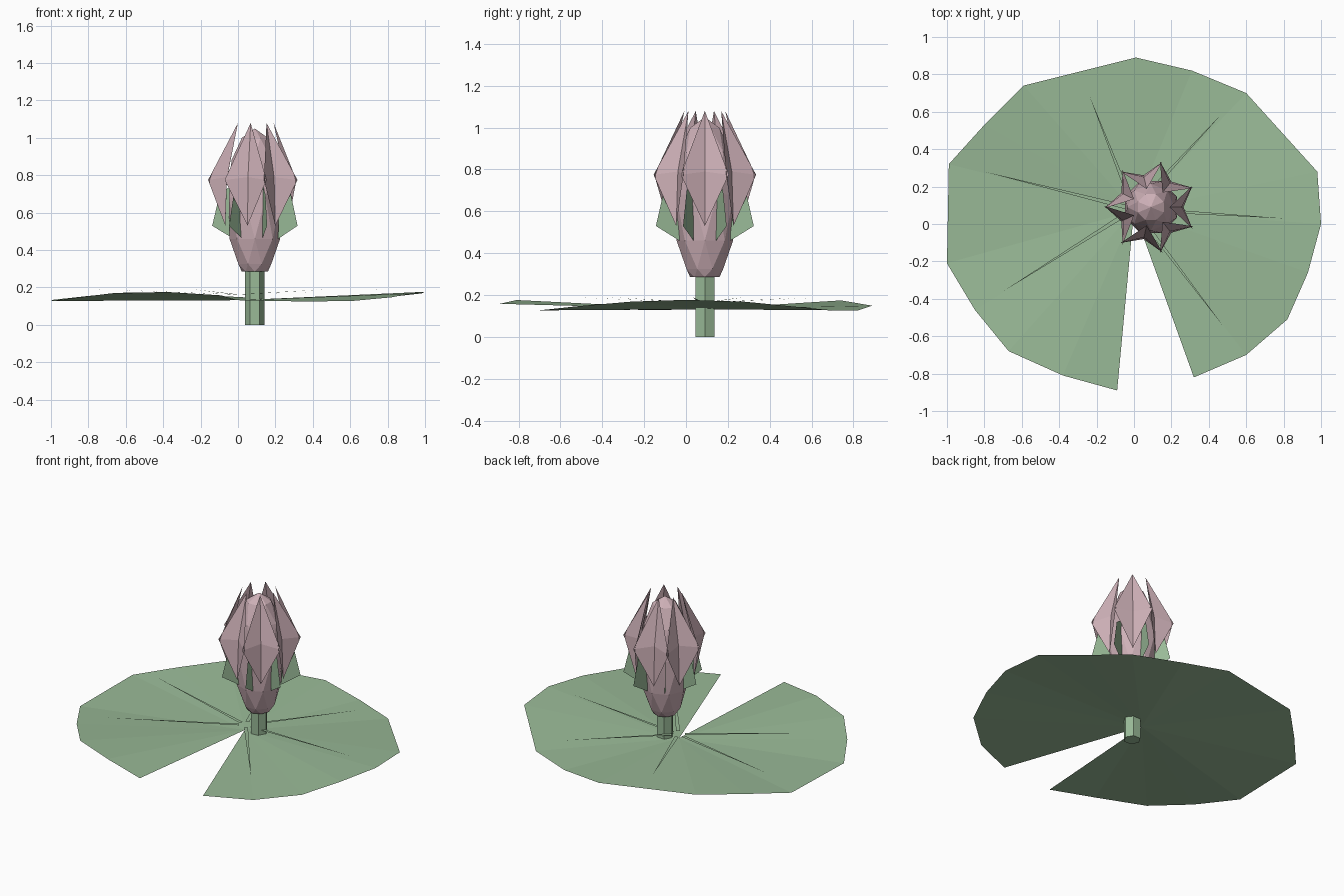
import bpy
import bmesh
from math import sin, cos, pi, atan2
from mathutils import Vector

cube = bpy.data.objects.get("Cube")
if cube:
    bpy.data.objects.remove(cube)


def make_material(name, color):
    mat = bpy.data.materials.new(name)
    mat.use_nodes = True
    mat.diffuse_color = (*color, 1)
    mat.node_tree.nodes["Principled BSDF"].inputs["Base Color"].default_value = (*color, 1)
    return mat


GREEN = make_material("leaf green", (0.32, 0.49, 0.31))
PINK = make_material("petal pink", (0.62, 0.44, 0.48))
CENTRE = Vector((0.09, 0.09, 0))
PETALS = 7
STEP = 2 * pi / PETALS


def polar(radius, angle, z, centre=CENTRE):
    return centre + Vector((radius * cos(angle), radius * sin(angle), z))


def make_object(name, bm, mat):
    mesh = bpy.data.meshes.new(name)
    bm.to_mesh(mesh)
    bm.free()
    mesh.materials.append(mat)
    obj = bpy.data.objects.new(name, mesh)
    bpy.context.collection.objects.link(obj)
    return obj


def add_face(bm, points):
    return bm.faces.new([bm.verts.new(p) for p in points])


# Wavy lily pad: a fan around the notch apex, with three gentle waves on the rim
rim = [(-.09, -.89), (-.38, -.81), (-.67, -.68), (-.85, -.46), (-1, -.21), (-.99, .32),
       (-.8, .53), (-.59, .74), (.01, .89), (.31, .82), (.6, .7), (.79, .49), (.98, .28),
       (1, 0), (.93, -.26), (.82, -.51), (.6, -.7), (.32, -.82)]
bm = bmesh.new()
apex = bm.verts.new((0, .07, .132))
edge = [bm.verts.new((x, y, .15 + .027 * cos(3 * atan2(y, x)))) for x, y in rim]
for a, b in zip(edge, edge[1:]):
    bm.faces.new((apex, b, a))
make_object("lily_pad", bm, GREEN)

# Thin raised veins
bm = bmesh.new()
root = Vector((0, .08, .162))
for x, y in [(.47, .59), (-.24, .69), (-.8, .28), (-.7, -.36), (.48, -.55), (.8, .03)]:
    tip = Vector((x, y, .19))
    along = (tip - root).normalized()
    side = Vector((-along.y, along.x, 0)) * .012
    add_face(bm, (root + along * .04 - side, tip, root + along * .04 + side))
make_object("pad_veins", bm, GREEN)

# Six-sided stem
bm = bmesh.new()
bottom = [polar(.052, i * pi / 3, 0) for i in range(6)]
base = add_face(bm, bottom)
top = bmesh.ops.extrude_face_region(bm, geom=[base])["geom"]
bmesh.ops.translate(bm, vec=(0, 0, .3), verts=[v for v in top if isinstance(v, bmesh.types.BMVert)])
bmesh.ops.recalc_face_normals(bm, faces=bm.faces)
make_object("stem", bm, GREEN)

# Faceted bud: rings turned by half a step and joined with triangles
bm = bmesh.new()
SIDES = 8
profile = [(.07, .285), (.095, .325), (.135, .46), (.15, .68), (.125, .88), (.075, 1.0)]
rings = [[bm.verts.new(polar(r, (i + k % 2 / 2) * 2 * pi / SIDES, z)) for i in range(SIDES)]
         for k, (r, z) in enumerate(profile)]
for k, (low, high) in enumerate(zip(rings, rings[1:])):
    for i in range(SIDES):
        j = (i + 1) % SIDES
        if k % 2 == 0:
            bm.faces.new((low[i], low[j], high[i]))
            bm.faces.new((low[j], high[j], high[i]))
        else:
            bm.faces.new((low[i], high[j], high[i]))
            bm.faces.new((low[i], low[j], high[j]))
bm.faces.new(rings[0])
peak = bm.verts.new(polar(0, 0, 1.05))
for i in range(SIDES):
    bm.faces.new((rings[-1][i], rings[-1][(i + 1) % SIDES], peak))
bmesh.ops.recalc_face_normals(bm, faces=bm.faces)
make_object("bud_core", bm, PINK)

# Outer petals: kites folded inward along the middle
bm = bmesh.new()
for i in range(PETALS):
    a = i * STEP
    tip, foot = polar(.1, a, 1.08), polar(.175, a, .53)
    middle = polar(.165, a, .79)
    left, right = polar(.25, a + STEP * .53, .775), polar(.25, a - STEP * .53, .775)
    verts = [bm.verts.new(p) for p in (tip, left, foot, right, middle)]
    for j in range(4):
        bm.faces.new((verts[j], verts[(j + 1) % 4], verts[4]))
make_object("outer_petals", bm, PINK)

# Sepals: thin flaps between the petals
bm = bmesh.new()
sepal_centre = CENTRE + Vector((.012, 0, 0))
for i in range(PETALS):
    a = (i + .5) * STEP
    add_face(bm, [polar(r, a, z, sepal_centre)
                  for r, z in [(.125, .46), (.24, .53), (.2, .7), (.13, .75)]])
make_object("sepals", bm, GREEN)
